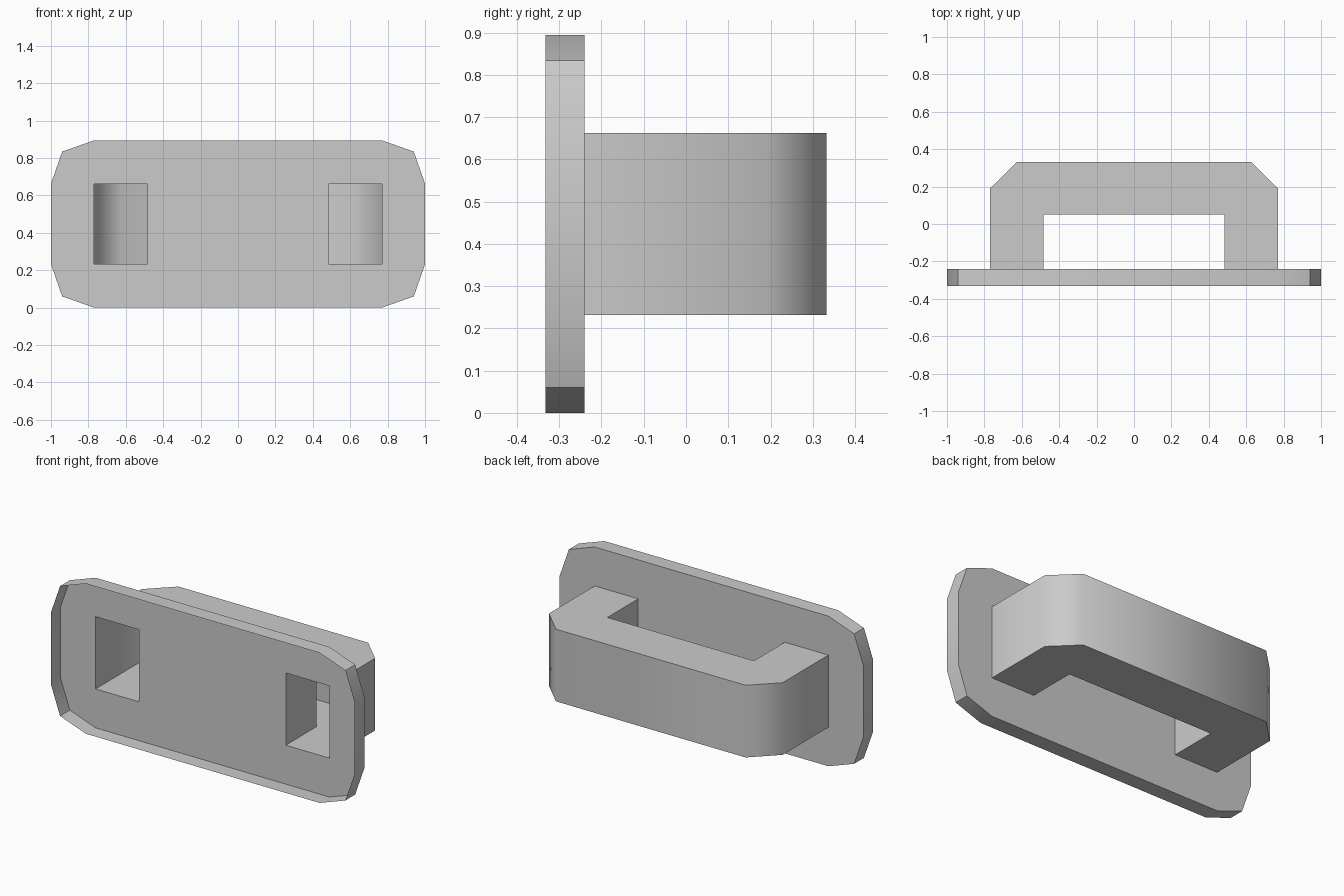
import bpy, bmesh, math

cube = bpy.data.objects.get("Cube")
if cube:
    bpy.data.objects.remove(cube, do_unlink=True)

grey = bpy.data.materials.new("light_grey")
grey.use_nodes = True
colour = (0.6, 0.6, 0.6, 1)
grey.diffuse_color = colour
grey.node_tree.nodes["Principled BSDF"].inputs["Base Color"].default_value = colour

MID = 0.447              # height of the centre line
HALF = 0.215             # half height of the handle
OUT, IN = 0.77, 0.483    # outer and inner x of the handle legs
FRONT, BACK = -0.332, -0.24


def finish(name, bm):
    bmesh.ops.remove_doubles(bm, verts=bm.verts, dist=0.0005)
    mesh = bpy.data.meshes.new(name)
    bm.to_mesh(mesh)
    bm.free()
    mesh.materials.append(grey)
    ob = bpy.data.objects.new(name, mesh)
    bpy.context.collection.objects.link(ob)
    bpy.ops.object.select_all(action="DESELECT")
    ob.select_set(True)
    bpy.context.view_layer.objects.active = ob
    bpy.ops.object.shade_smooth_by_angle(angle=math.radians(50))


def face(bm, points, flip=False):
    if flip:
        points = points[::-1]
    bm.faces.new([bm.verts.new(p) for p in points])


# Mounting plate: thin sheet with two openings and a rim, open to the front
corner = [(1, 0), (1, HALF), (0.94, 0.387), (0.77, MID)]
outline = corner + [(-x, h) for x, h in reversed(corner)]
notch = [(OUT, 0), (OUT, HALF), (IN, HALF), (IN, 0)]
lower_edge = [(-x, h) for x, h in notch] + notch[::-1]
bm = bmesh.new()
for s in (1, -1):
    def at(p, y):
        return (p[0], y, MID + s * p[1])
    face(bm, [at(p, BACK) for p in outline + lower_edge], s > 0)
    for a, b in zip(outline, outline[1:]):
        face(bm, [at(a, BACK), at(b, BACK), at(b, FRONT), at(a, FRONT)], s < 0)
finish("mounting_plate", bm)

# Hollow handle: U-shaped shell, with its leg ends open at the plate
right_half = [(OUT, BACK), (OUT, 0.19), (0.625, 0.332)]
inner_half = [(IN, 0.05), (IN, BACK)]
loop = (right_half + [(-x, y) for x, y in right_half[::-1]]
        + [(-x, y) for x, y in inner_half[::-1]] + inner_half)
low, high = MID - HALF, MID + HALF
bm = bmesh.new()
face(bm, [(x, y, high) for x, y in loop])
face(bm, [(x, y, low) for x, y in loop], True)
for a, b in zip(loop, loop[1:] + loop[:1]):
    if a[1] == BACK and b[1] == BACK:
        continue
    face(bm, [(*a, low), (*b, low), (*b, high), (*a, high)])
finish("handle", bm)
